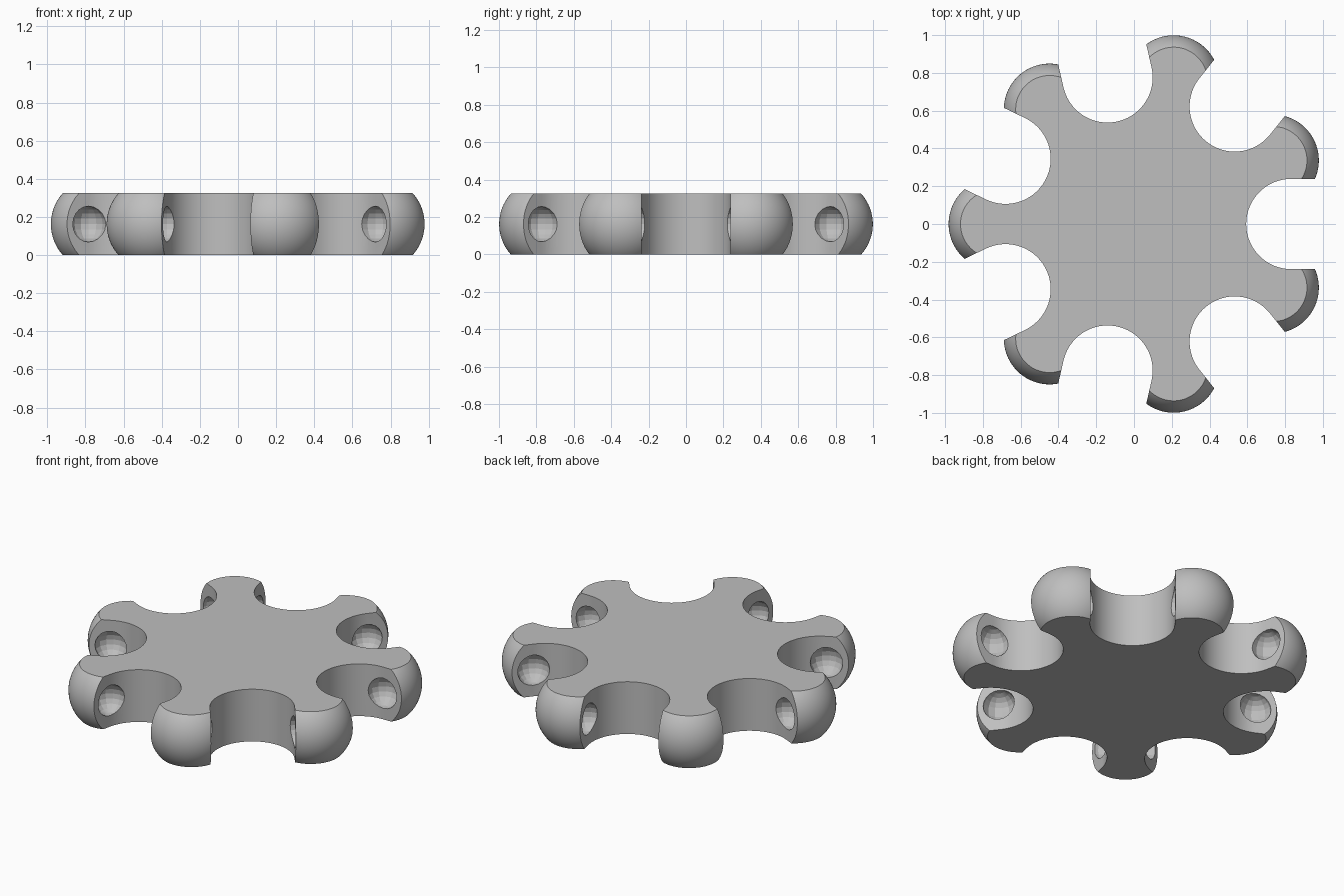
import bpy, bmesh, math
from mathutils import Matrix, Vector

if "Cube" in bpy.data.objects:
    bpy.data.objects.remove(bpy.data.objects["Cube"], do_unlink=True)

ARMS = 7
STEP = math.tau / ARMS
HEIGHT = 0.325
MID = HEIGHT / 2
CENTRE = Vector((0.037, 0, MID))
BALL_DIST, BALL_R = 0.776, 0.2425
SLOT_DIST, SLOT_R = 0.796, 0.239
DIMPLE_R = 0.094

grey = bpy.data.materials.new("plain grey")
grey.use_nodes = True
grey.diffuse_color = (0.52, 0.52, 0.52, 1)
grey.node_tree.nodes["Principled BSDF"].inputs["Base Color"].default_value = grey.diffuse_color


def finish(bm, name):
    bmesh.ops.recalc_face_normals(bm, faces=bm.faces)
    mesh = bpy.data.meshes.new(name)
    bm.to_mesh(mesh)
    bm.free()
    mesh.materials.append(grey)
    ob = bpy.data.objects.new(name, mesh)
    bpy.context.collection.objects.link(ob)
    return ob


def at(angle, dist):
    return CENTRE + Vector((math.cos(angle), math.sin(angle), 0)) * dist


def combine(target, tool, operation):
    bpy.context.view_layer.objects.active = target
    mod = target.modifiers.new(tool.name, 'BOOLEAN')
    mod.operation = operation
    mod.solver = 'EXACT'
    mod.object = tool
    bpy.ops.object.modifier_apply(modifier=mod.name)
    bpy.data.objects.remove(tool, do_unlink=True)


# Central disc, taller than needed until it is trimmed
bm = bmesh.new()
bmesh.ops.create_cone(bm, cap_ends=True, segments=84, radius1=0.785, radius2=0.785,
                      depth=0.6, matrix=Matrix.Translation(CENTRE))
body = finish(bm, "seven_arm_body")

# Ball ends of the arms
bm = bmesh.new()
for i in range(ARMS):
    bmesh.ops.create_uvsphere(bm, u_segments=72, v_segments=36, radius=BALL_R,
                              matrix=Matrix.Translation(at((i + 0.5) * STEP, BALL_DIST)))
combine(body, finish(bm, "arm_balls"), 'UNION')

# Flat top and bottom
bm = bmesh.new()
bmesh.ops.create_cube(bm, size=1, matrix=Matrix.Translation((0, 0, MID)) @ Matrix.Diagonal((3, 3, HEIGHT, 1)))
combine(body, finish(bm, "slab"), 'INTERSECT')

# Round-bottomed slots between the arms
bm = bmesh.new()
for i in range(ARMS):
    turn = Matrix.Rotation(i * STEP, 3, 'Z')
    outline = [(SLOT_DIST + 0.6, -SLOT_R), (SLOT_DIST + 0.6, SLOT_R)]
    for k in range(41):
        a = math.pi / 2 + math.pi * k / 40
        outline.append((SLOT_DIST + SLOT_R * math.cos(a), SLOT_R * math.sin(a)))
    face = bm.faces.new([bm.verts.new(CENTRE + turn @ Vector((x, y, -0.5))) for x, y in outline])
    walls = bmesh.ops.extrude_face_region(bm, geom=[face])
    bmesh.ops.translate(bm, vec=(0, 0, 1), verts=[v for v in walls["geom"] if isinstance(v, bmesh.types.BMVert)])
combine(body, finish(bm, "slots"), 'DIFFERENCE')

# Faceted dimples on both walls of every slot
bm = bmesh.new()
for i in range(ARMS):
    for side in (-1, 1):
        spot = at(i * STEP, SLOT_DIST) + at(i * STEP + side * math.pi / 2, SLOT_R) - CENTRE
        bmesh.ops.create_uvsphere(bm, u_segments=14, v_segments=10, radius=DIMPLE_R,
                                  matrix=Matrix.Translation(spot) @ Matrix.Rotation(i * STEP, 4, 'Z'))
combine(body, finish(bm, "dimples"), 'DIFFERENCE')

# Smooth curves, crisp edges and facets
bpy.ops.object.select_all(action='DESELECT')
body.select_set(True)
bpy.context.view_layer.objects.active = body
bpy.ops.object.shade_smooth_by_angle(angle=math.radians(12))
